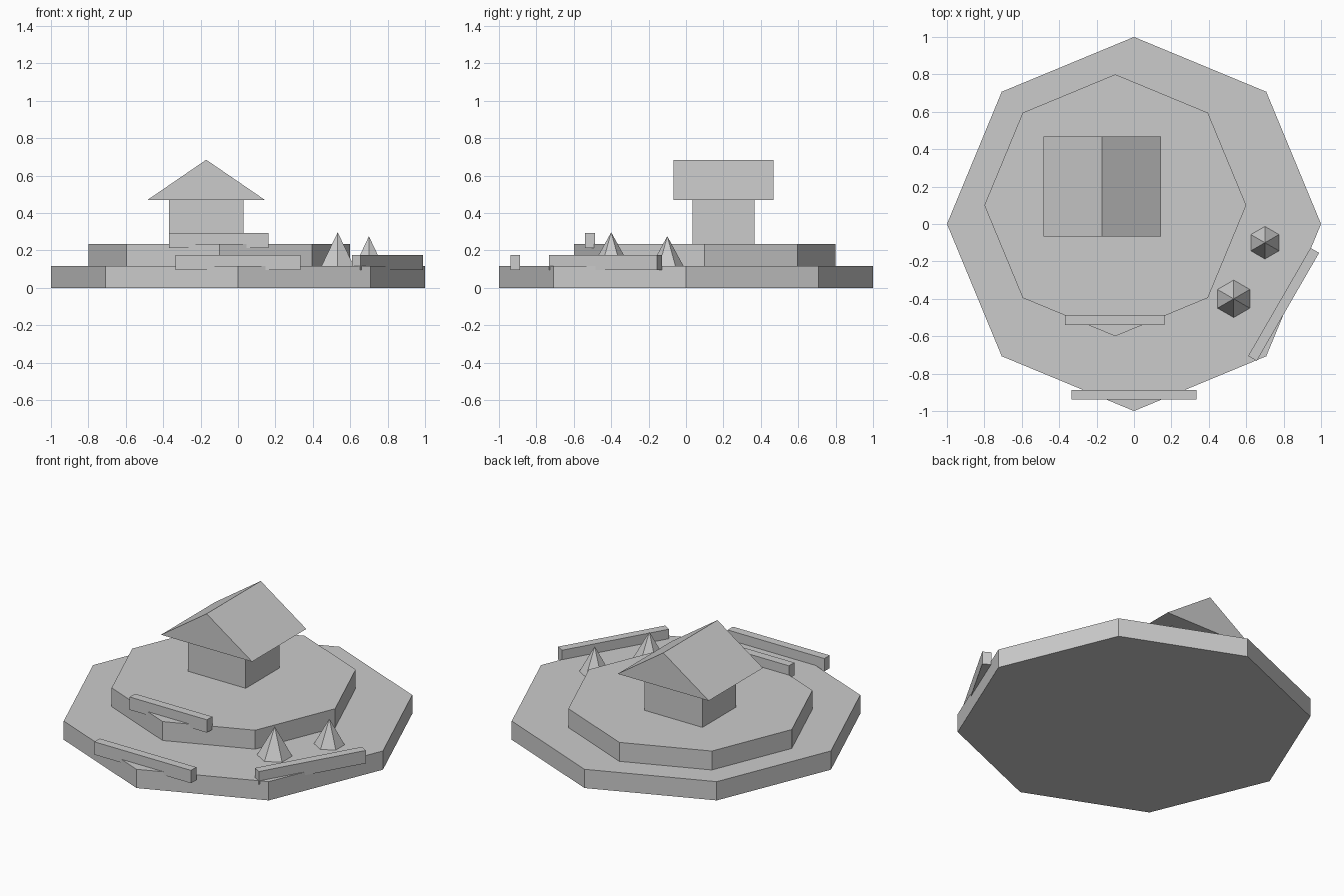
import bpy, math

if "Cube" in bpy.data.objects:
    bpy.data.objects.remove(bpy.data.objects["Cube"])


def cone(name, sides, r1, r2, x, y, z0, z1):
    bpy.ops.mesh.primitive_cone_add(vertices=sides, radius1=r1, radius2=r2,
                                    depth=z1 - z0, location=(x, y, (z0 + z1) / 2))
    bpy.context.object.name = name


def box(name, size, centre, angle=0):
    bpy.ops.mesh.primitive_cube_add(size=1, location=centre, rotation=(0, 0, math.radians(angle)))
    ob = bpy.context.object
    ob.name = name
    ob.scale = size


def gable(name, x, y, half_w, half_l, z0, z1):
    # triangular prism with its ridge along y
    verts = [(x + dx, y + dy, z) for dy in (-half_l, half_l)
             for dx, z in ((-half_w, z0), (half_w, z0), (0, z1))]
    faces = [(0, 1, 2), (5, 4, 3), (0, 3, 4, 1), (1, 4, 5, 2), (2, 5, 3, 0)]
    mesh = bpy.data.meshes.new(name)
    mesh.from_pydata(verts, [], faces)
    bpy.context.collection.objects.link(bpy.data.objects.new(name, mesh))


# Octagonal terraces
cone("lower_terrace", 8, 1, 1, 0, 0, 0, 0.117)
cone("upper_terrace", 8, 0.7, 0.7, -0.1, 0.1, 0.117, 0.235)

# House
box("house_walls", (0.4, 0.333, 0.235), (-0.17, 0.2, 0.3525))
gable("house_roof", -0.17, 0.2, 0.314, 0.267, 0.47, 0.685)

# Low walls along the terrace rims
box("lower_front_wall", (0.667, 0.053, 0.08), (0, -0.913, 0.136))
box("upper_front_wall", (0.533, 0.053, 0.08), (-0.103, -0.513, 0.253))
box("lower_side_wall", (0.667, 0.053, 0.08), (0.8, -0.43, 0.136), 60)

# Six-sided trees
cone("large_tree", 6, 0.1, 0, 0.533, -0.4, 0.117, 0.297)
cone("small_tree", 6, 0.087, 0, 0.7, -0.1, 0.117, 0.276)
